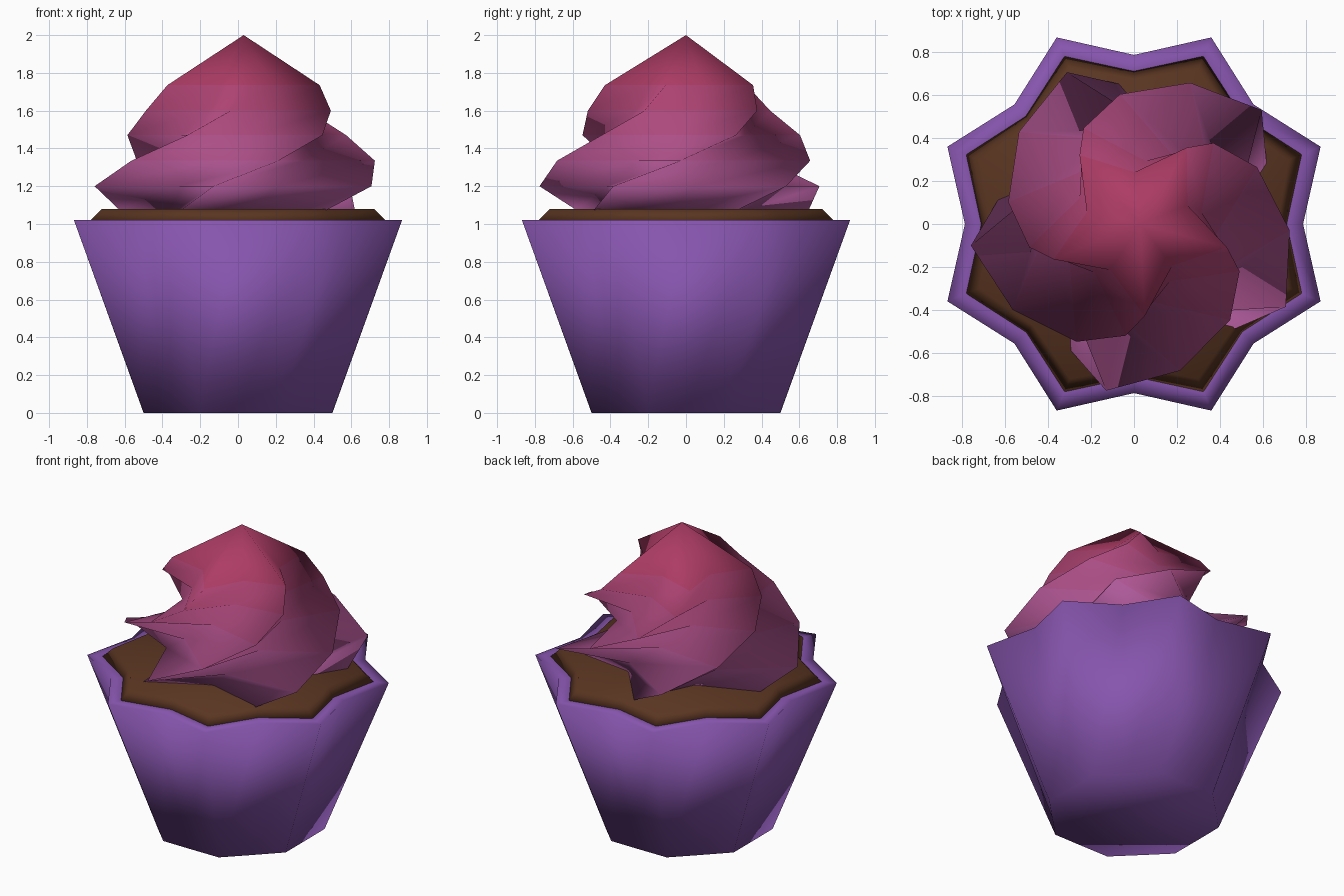
import bpy
from math import sin, cos, radians, pi

if "Cube" in bpy.data.objects:
    bpy.data.objects.remove(bpy.data.objects["Cube"])


def material(name, rgb):
    m = bpy.data.materials.new(name)
    m.diffuse_color = (*rgb, 1)
    m.use_nodes = True
    m.node_tree.nodes["Principled BSDF"].inputs["Base Color"].default_value = m.diffuse_color
    return m


def star(points, tip, valley, z, turn, cx=0.0, cy=0.0):
    """Ring alternating tips and valleys; turn is the first tip's angle in degrees."""
    return [(cx + r * cos(a), cy + r * sin(a), z)
            for i in range(points * 2)
            for r, a in [((tip, valley)[i % 2], radians(turn) + i * pi / points)]]


def loft(name, rings, mats, apex=None):
    """Skin a stack of rings, capping the base and the top (or ending in a point)."""
    n = len(rings[0])
    verts = [v for ring in rings for v in ring]
    faces = [tuple(reversed(range(n)))]
    bands = [0]
    for k in range(len(rings) - 1):
        for i in range(n):
            j = (i + 1) % n
            faces.append((k * n + i, k * n + j, (k + 1) * n + j, (k + 1) * n + i))
            bands.append(k)
    top = (len(rings) - 1) * n
    if apex:
        verts.append(apex)
        for i in range(n):
            faces.append((top + i, top + (i + 1) % n, len(verts) - 1))
            bands.append(len(rings) - 1)
    else:
        faces.append(tuple(range(top, top + n)))
        bands.append(len(rings) - 1)
    mesh = bpy.data.meshes.new(name)
    mesh.from_pydata(verts, [], faces)
    for m in mats:
        mesh.materials.append(m)
    for p, b in zip(mesh.polygons, bands):
        p.material_index = min(b, len(mats) - 1)
        p.use_smooth = True
    obj = bpy.data.objects.new(name, mesh)
    bpy.context.collection.objects.link(obj)
    return obj


# pleated wrapper: octagonal foot flaring to an eight-point rim
loft("wrapper", [star(8, 0.54, 0.50, 0.0, 22.5),
                 star(8, 0.94, 0.787, 1.02, 22.5),
                 star(8, 0.85, 0.715, 1.02, 22.5)],
     [material("wrapper_purple", (0.24, 0.09, 0.42))])

# cake top rising slightly out of the wrapper
loft("cake", [star(8, 0.85, 0.715, 1.015, 22.5),
              star(8, 0.78, 0.665, 1.08, 22.5)],
     [material("cake_brown", (0.10, 0.035, 0.015))])

# frosting: five-lobed twisted swirl, (height, tip radius, twist angle)
levels = [(1.075, 0.66, 97), (1.20, 0.785, 115), (1.335, 0.705, 142),
          (1.47, 0.615, 170), (1.60, 0.518, 191.5), (1.735, 0.425, 202)]
low, high = (0.42, 0.10, 0.32), (0.42, 0.045, 0.13)
shades = [material(f"frosting_{k}", [a + (b - a) * k / 5 for a, b in zip(low, high)])
          for k in range(6)]
loft("frosting", [star(5, r, r * 0.58, z, t, 0.02, -0.005) for z, r, t in levels],
     shades, apex=(0.03, 0.0, 2.0))
